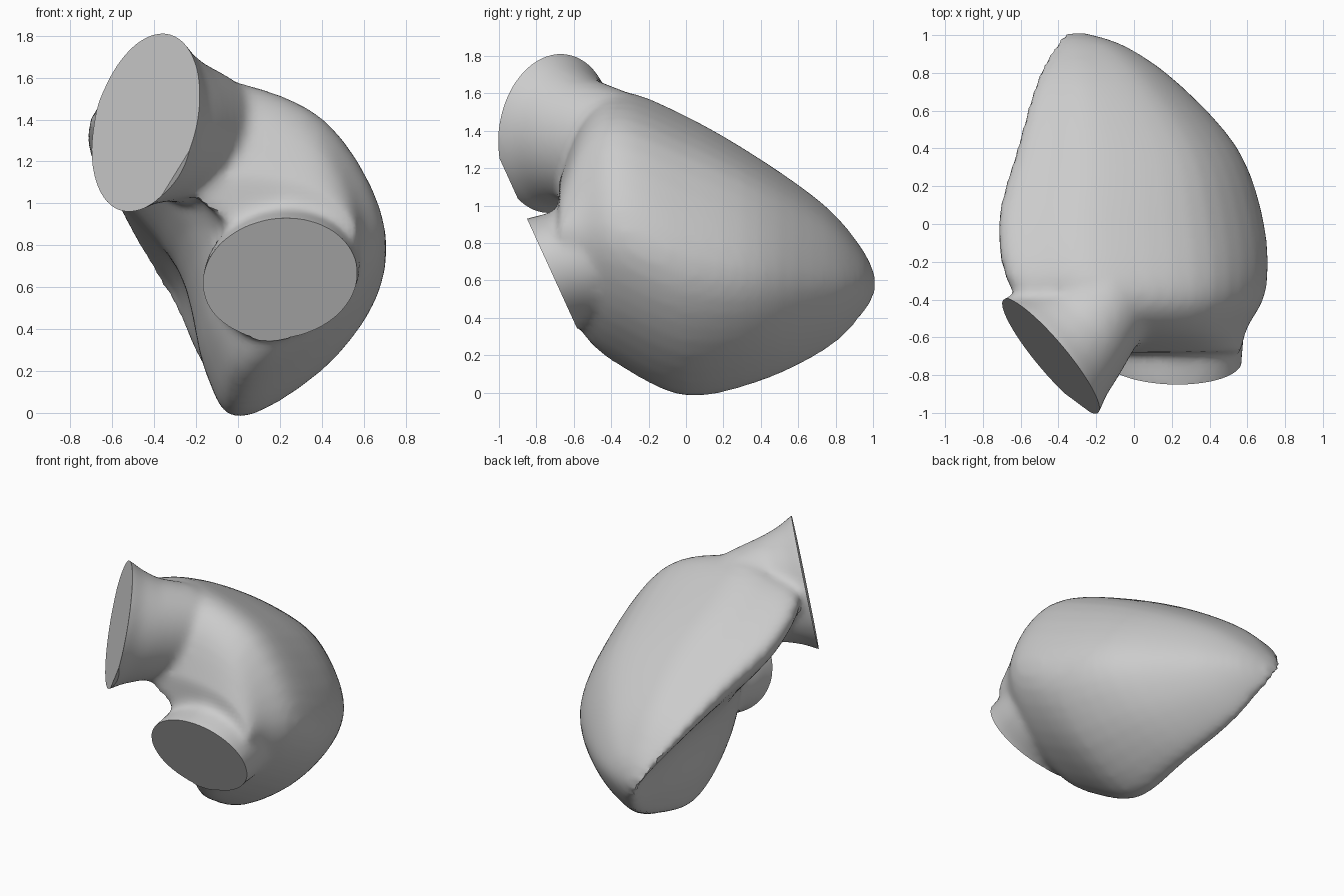
import bpy, bmesh, math
from mathutils import Vector

if "Cube" in bpy.data.objects:
    bpy.data.objects.remove(bpy.data.objects["Cube"])

# Chamber cross-section in a unit box, starting at the left ridge and going over the top
PROFILE = [(0, .87), (.16, .97), (.4, 1), (.79, .86), (1, .5), (.85, .2), (.525, 0), (.4, .15), (.3, .5)]
# Box of each cross-section: y, left, right, bottom, top
BOXES = [(-.68, -.25, .57, .6, 1.12), (-.55, -.4, .6, .31, 1.46), (-.35, -.65, .7, .14, 1.6),
         (0, -.72, .69, -.02, 1.47), (.4, -.62, .55, .06, 1.24), (.75, -.52, .23, .23, .99),
         (.94, -.43, -.04, .41, .77), (1.01, -.38, -.25, .52, .63)]


def smooth_line(pts, steps, closed):
    """Catmull-Rom curve through the points."""
    n, out = len(pts), []
    for i in range(n if closed else n - 1):
        idx = [i - 1, i, i + 1, i + 2]
        p0, p1, p2, p3 = [pts[k % n if closed else max(0, min(n - 1, k))] for k in idx]
        for s in range(steps):
            t = s / steps
            out.append(.5 * (2 * p1 + (p2 - p0) * t + (2 * p0 - 5 * p1 + 4 * p2 - p3) * t * t
                             + (3 * p1 - p0 - 3 * p2 + p3) * t ** 3))
    return out if closed else out + [pts[-1]]


def loft(bm, rings):
    """Closed skin through a list of rings."""
    vs = [[bm.verts.new(p) for p in r] for r in rings]
    n = len(vs[0])
    faces = [bm.faces.new(vs[0]), bm.faces.new(vs[-1][::-1])]
    for a, b in zip(vs, vs[1:]):
        for i in range(n):
            faces.append(bm.faces.new((a[i], b[i], b[(i + 1) % n], a[(i + 1) % n])))
    bmesh.ops.recalc_face_normals(bm, faces=faces)


def neck(bm, c, u, v, stations):
    """Oval neck: stations are (offset from rim centre, scale)."""
    angles = [math.tau * i / 40 for i in range(40)]
    loft(bm, [[c + Vector(off) + s * (u * math.cos(a) + v * math.sin(a)) for a in angles]
              for off, s in stations])


def front_normal(u, v):
    n = u.cross(v).normalized()
    return -n if n.y > 0 else n


bm = bmesh.new()

# Main chamber
rings = [smooth_line([Vector((l + (r - l) * u, y, b + (t - b) * v)) for u, v in PROFILE], 5, True)
         for y, l, r, b, t in BOXES]
columns = [smooth_line(list(col), 4, False) for col in zip(*rings)]
loft(bm, list(zip(*columns)))

# Upper outlet neck, overshooting its cut plane
out_c, out_u, out_v = Vector((-.44, -.70, 1.385)), Vector((.08, .03, .425)), Vector((.245, -.302, 0))
out_n = front_normal(out_u, out_v)
neck(bm, out_c, out_u, out_v, [(out_n * .12, 1.1), (out_n * .06, 1.06), ((0, 0, 0), 1.01), (out_n * -.08, .9),
                               (out_n * -.2, .8), ((.3, .32, -.08), .72), ((.45, .5, -.2), .6)])

# Lower inlet neck
in_c, in_u, in_v = Vector((.2, -.72, .645)), Vector((.03, -.13, .285)), Vector((.365, 0, 0))
in_n = front_normal(in_u, in_v)
neck(bm, in_c, in_u, in_v, [(in_n * .12, 1.02), ((0, 0, 0), 1.01), ((.01, .14, .03), 1.02), ((.04, .4, .1), .95)])

mesh = bpy.data.meshes.new("heart_chamber")
bm.to_mesh(mesh)
bm.free()
obj = bpy.data.objects.new("heart_chamber", mesh)
bpy.context.collection.objects.link(obj)
bpy.context.view_layer.objects.active = obj
obj.select_set(True)

# Fuse the parts and soften the joins
fuse = obj.modifiers.new("fuse", 'REMESH')
fuse.mode, fuse.voxel_size = 'VOXEL', .028
soften = obj.modifiers.new("soften", 'SMOOTH')
soften.factor, soften.iterations = .5, 8
for name in ("fuse", "soften"):
    bpy.ops.object.modifier_apply(modifier=name)

# Cut the two flat oval ends
bm = bmesh.new()
bm.from_mesh(obj.data)
for c, n in ((out_c, out_n), (in_c, in_n)):
    bmesh.ops.bisect_plane(bm, geom=bm.verts[:] + bm.edges[:] + bm.faces[:], plane_co=c,
                           plane_no=n, clear_outer=True)
    bmesh.ops.holes_fill(bm, edges=[e for e in bm.edges if e.is_boundary], sides=0)
bmesh.ops.recalc_face_normals(bm, faces=bm.faces[:])
bm.to_mesh(obj.data)
bm.free()
bpy.ops.object.shade_smooth_by_angle(angle=math.radians(35))
